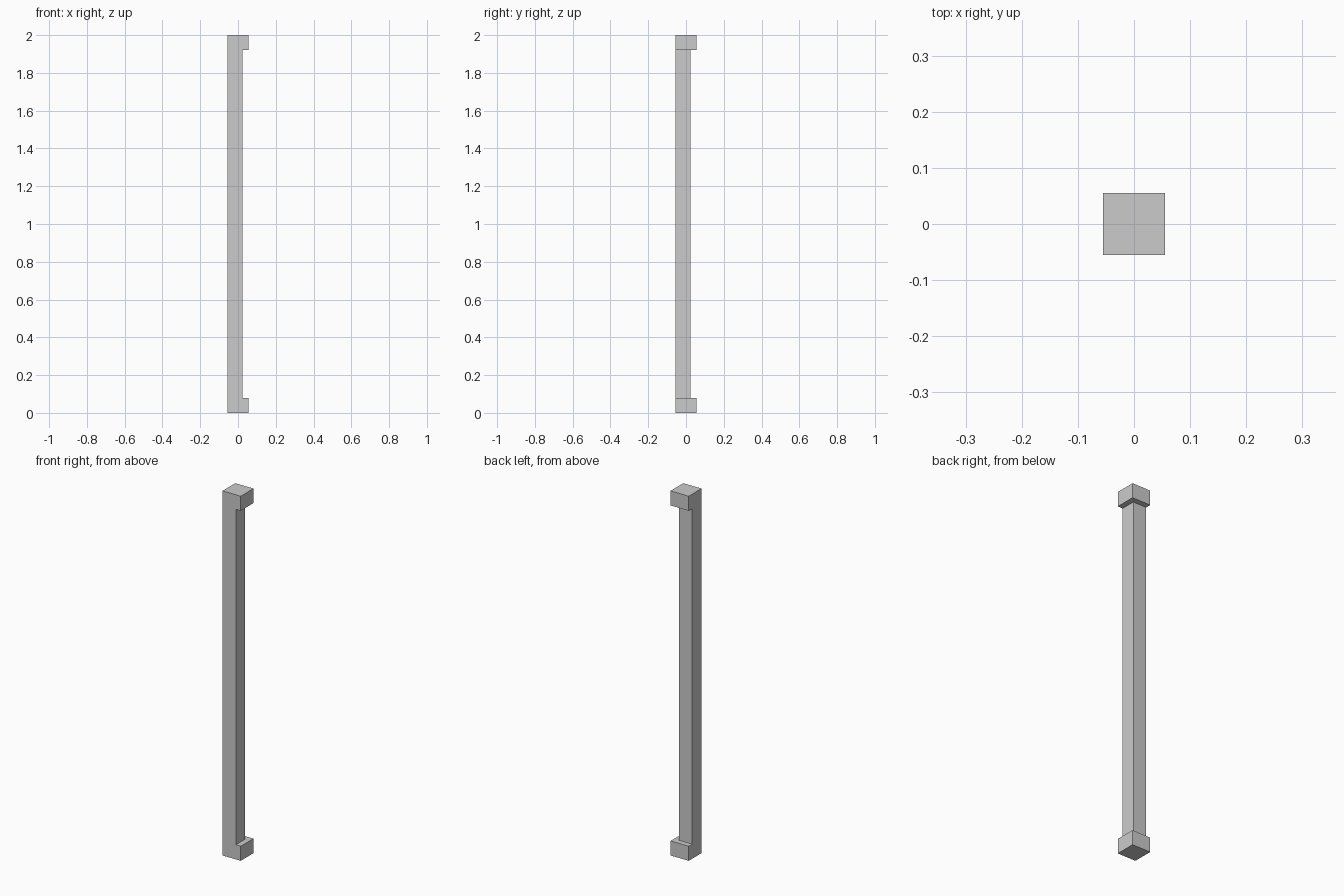
import bpy

if "Cube" in bpy.data.objects:
    bpy.data.objects.remove(bpy.data.objects["Cube"])

W, H = 0.11, 2.0      # overall square width and height
SHAFT, CAP = 0.08, 0.08  # shaft width and end block height


def box(name, lo, hi):
    bpy.ops.mesh.primitive_cube_add(size=1, location=[(a + b) / 2 for a, b in zip(lo, hi)])
    ob = bpy.context.object
    ob.name = name
    ob.scale = [b - a for a, b in zip(lo, hi)]
    bpy.ops.object.transform_apply(location=True, rotation=False, scale=True)
    return ob


h = W / 2
inner = -h + SHAFT

# full-size post, flush on its front and left sides
post = box("corner_post", (-h, -h, 0), (h, h, H))

# recess the right and back sides between the two end blocks
cutters = [
    box("right_recess_cutter", (inner, -0.2, CAP), (0.2, 0.2, H - CAP)),
    box("back_recess_cutter", (-0.2, inner, CAP), (0.2, 0.2, H - CAP)),
]
bpy.ops.object.select_all(action='DESELECT')
post.select_set(True)
bpy.context.view_layer.objects.active = post
for cutter in cutters:
    mod = post.modifiers.new("recess", 'BOOLEAN')
    mod.operation = 'DIFFERENCE'
    mod.solver = 'EXACT'
    mod.object = cutter
    bpy.ops.object.modifier_apply(modifier=mod.name)
    bpy.data.objects.remove(cutter)
